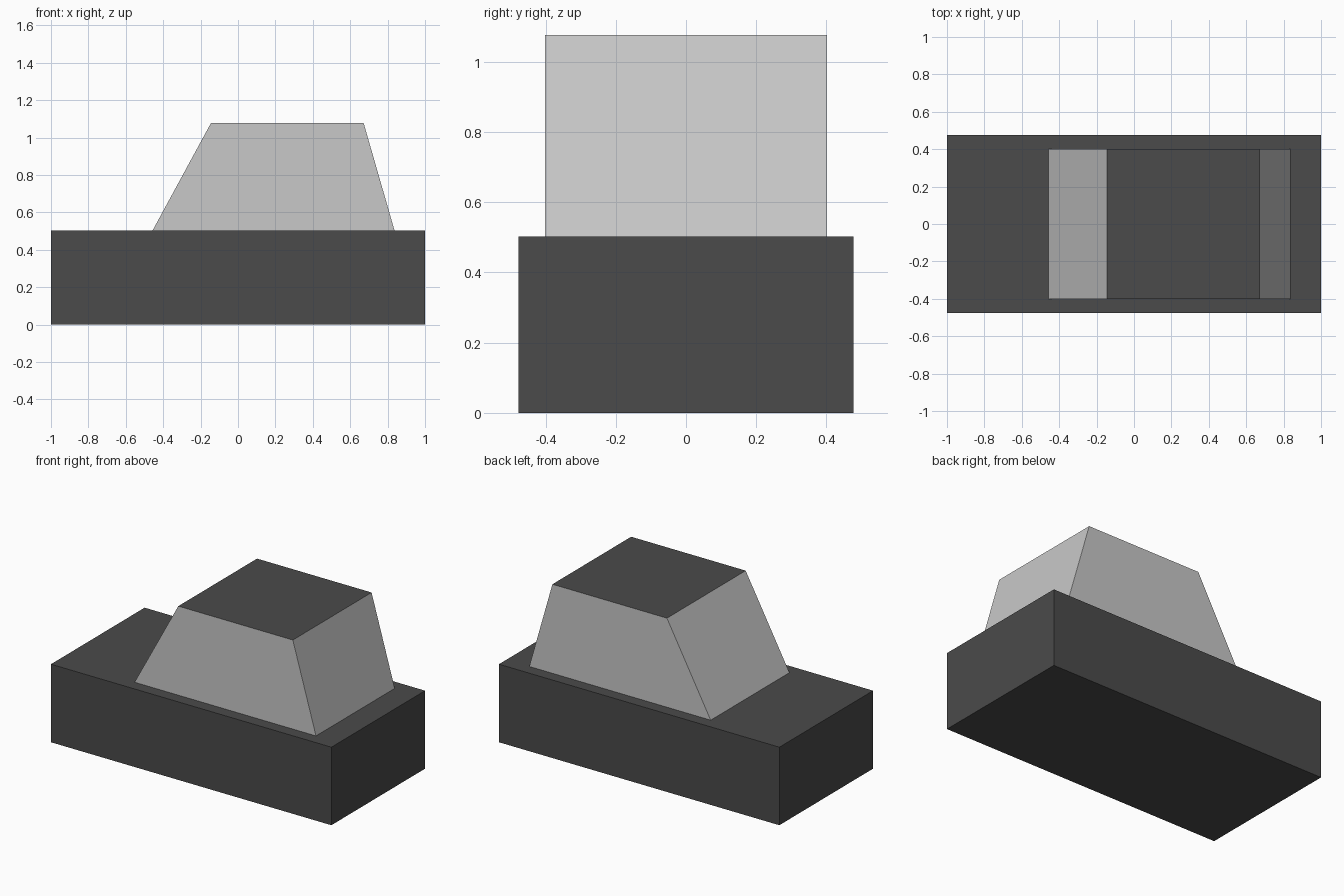
import bpy
import bmesh

if "Cube" in bpy.data.objects:
    bpy.data.objects.remove(bpy.data.objects["Cube"])


def material(name, value):
    mat = bpy.data.materials.new(name)
    mat.diffuse_color = (value, value, value, 1.0)
    mat.use_nodes = True
    mat.node_tree.nodes["Principled BSDF"].inputs["Base Color"].default_value = mat.diffuse_color
    return mat


dark_grey = material("dark_grey", 0.069)
light_grey = material("light_grey", 0.577)


def extruded_profile(name, profile, half_width, materials):
    """Closed solid from an (x, z) outline, extruded symmetrically along y."""
    bm = bmesh.new()
    outline = bm.faces.new([bm.verts.new((x, -half_width, z)) for x, z in profile])
    ext = bmesh.ops.extrude_face_region(bm, geom=[outline], use_keep_orig=True)
    verts = [g for g in ext["geom"] if isinstance(g, bmesh.types.BMVert)]
    bmesh.ops.translate(bm, verts=verts, vec=(0, 2 * half_width, 0))
    bmesh.ops.recalc_face_normals(bm, faces=bm.faces)
    mesh = bpy.data.meshes.new(name)
    bm.to_mesh(mesh)
    bm.free()
    for mat in materials:
        mesh.materials.append(mat)
    obj = bpy.data.objects.new(name, mesh)
    bpy.context.collection.objects.link(obj)
    return obj


BODY_TOP = 0.503
ROOF_TOP = 1.077

# Lower body: plain block
extruded_profile("body", [(-1, 0), (1, 0), (1, BODY_TOP), (-1, BODY_TOP)],
                 0.477, [dark_grey])

# Cabin: light glazed sides with sloped front and rear, dark roof
cabin = extruded_profile(
    "cabin",
    [(-0.457, BODY_TOP), (0.837, BODY_TOP), (0.672, ROOF_TOP), (-0.145, ROOF_TOP)],
    0.401, [light_grey, dark_grey])
for face in cabin.data.polygons:
    face.material_index = 1 if abs(face.normal.z) > 0.9 else 0
